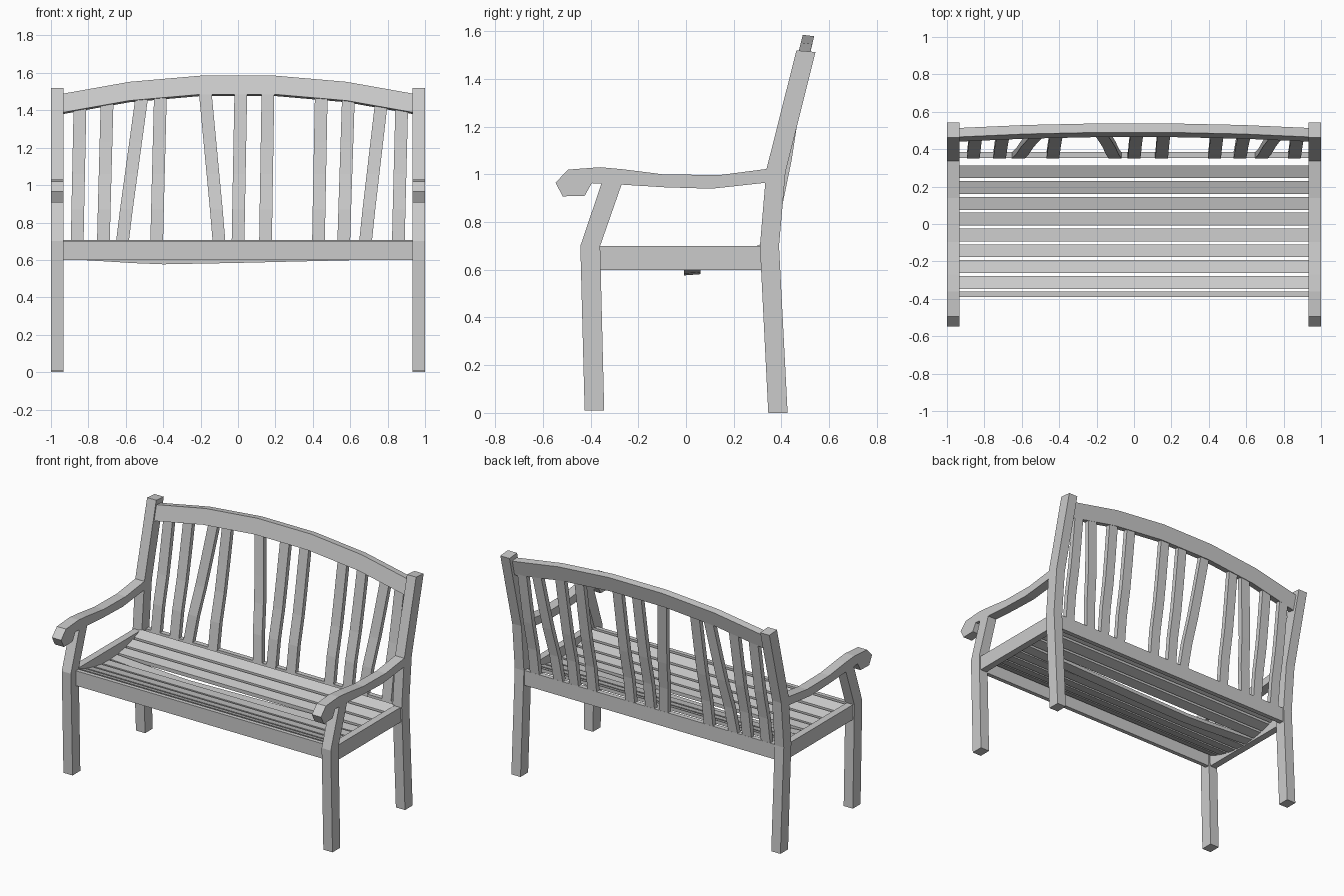
import bpy

if "Cube" in bpy.data.objects:
    bpy.data.objects.remove(bpy.data.objects["Cube"])


def mesh_object(name, verts, faces, mirror=False):
    me = bpy.data.meshes.new(name)
    me.from_pydata(verts, [], faces)
    ob = bpy.data.objects.new(name, me)
    bpy.context.collection.objects.link(ob)
    if mirror:
        ob.modifiers.new("Mirror", 'MIRROR')
    return ob


def loft(name, sections, mirror=False):
    """Four-sided beam through a list of four-corner sections."""
    verts = [p for s in sections for p in s]
    last = 4 * (len(sections) - 1)
    faces = [(3, 2, 1, 0), tuple(range(last, last + 4))]
    for i in range(0, last, 4):
        for k in range(4):
            n = (k + 1) % 4
            faces.append((i + k, i + n, i + n + 4, i + k + 4))
    return mesh_object(name, verts, faces, mirror)


def side_post(name, rows):
    """Post of the end frame; rows are (y front, z front, y back, z back)."""
    loft(name, [[(X0, a, b), (X1, a, b), (X1, c, d), (X0, c, d)] for a, b, c, d in rows], True)


def box(name, x0, x1, y0, y1, z0, z1, mirror=False):
    loft(name, [[(x0, y0, z), (x1, y0, z), (x1, y1, z), (x0, y1, z)] for z in (z0, z1)], mirror)


def interp(table, t):
    for (a, u), (b, v) in zip(table, table[1:]):
        if t <= b:
            return u + (v - u) * (t - a) / (b - a)
    return table[-1][1]


X0, X1 = 0.932, 1.0

# End frames: legs and posts
side_post("front_leg", [(-.425, .01, -.343, .01), (-.443, .70, -.36, .70), (-.353, .966, -.27, .958)])
side_post("back_leg", [(.345, 0, .426, 0), (.31, .70, .39, .70),
                       (.337, 1.02, .417, 1.01), (.463, 1.52, .543, 1.513)])

# Armrests with a scrolled front end
arm = [(-.547, .965), (-.495, 1.02), (-.36, 1.03), (-.27, 1.022), (-.095, 1.0), (.14, .997), (.34, 1.023),
       (.335, .965), (.107, .94), (-.09, .946), (-.27, .957), (-.395, .963), (-.425, .91), (-.517, .908)]
n = len(arm)
mesh_object("armrest", [(x, y, z) for x in (X0, X1) for y, z in arm],
            [tuple(range(n - 1, -1, -1)), tuple(range(n, 2 * n))] +
            [(i, (i + 1) % n, (i + 1) % n + n, i + n) for i in range(n)], True)

# Seat frame
box("side_rail", .942, .99, -.38, .33, .60, .70, True)
box("front_rail", -.94, .94, -.39, -.362, .60, .70)
box("back_rail", -.94, .94, .352, .384, .60, .70)

# Seat slats on a shallow dished curve, one of them sagging
for i in range(8):
    y = -.312 + i * .0845
    sag = .03 if i == 4 else 0.0
    z = .607 + .65 * (y + .03) ** 2
    slope = 1.3 * (y + .03) * .0345
    rows = []
    for x, s in ((-.945, 0), (-.55, .8), (-.4, 1), (0, .75), (.945, 0)):
        if sag == 0 and abs(x) < .9:
            continue
        b = z - sag * s
        rows.append([(x, y - .0345, b - slope), (x, y + .0345, b + slope),
                     (x, y + .0345, b + slope + .024), (x, y - .0345, b - slope + .024)])
    loft("seat_slat", rows)

# Arched top rail, leaning with the posts
bottom = [(-.94, 1.385), (-.58, 1.449), (-.2, 1.482), (.2, 1.482), (.58, 1.449), (.94, 1.385)]
rows = []
for x, zb in bottom:
    yb, yt = .498 + (zb - 1.52) * .25, .498 + (zb + .1 - 1.52) * .25
    rows.append([(x, yb - .024, zb + .003), (x, yb + .024, zb - .006),
                 (x, yt + .024, zb + .097), (x, yt - .024, zb + .103)])
loft("top_rail", rows)

# Back slats: (x at bottom, x at top), slightly curved in side view
lean = [(.68, .365), (.87, .388), (1.06, .427), (1.23, .453), (1.5, .491)]
for xb, xt in [(-.86, -.845), (-.72, -.70), (-.62, -.515), (-.435, -.415), (-.10, -.175), (0, .015),
               (.147, .16), (.43, .445), (.565, .59), (.68, .765), (.857, .875)]:
    top = interp(bottom, xt) + .012
    rows = []
    for z in (.68, .87, 1.06, 1.23, top):
        y = interp(lean, z)
        x = xb + (xt - xb) * max(0, z - .7) / (top - .7)
        rows.append([(x - .034, y - .016, z), (x + .034, y - .016, z),
                     (x + .034, y + .016, z), (x - .034, y + .016, z)])
    loft("back_slat", rows)
